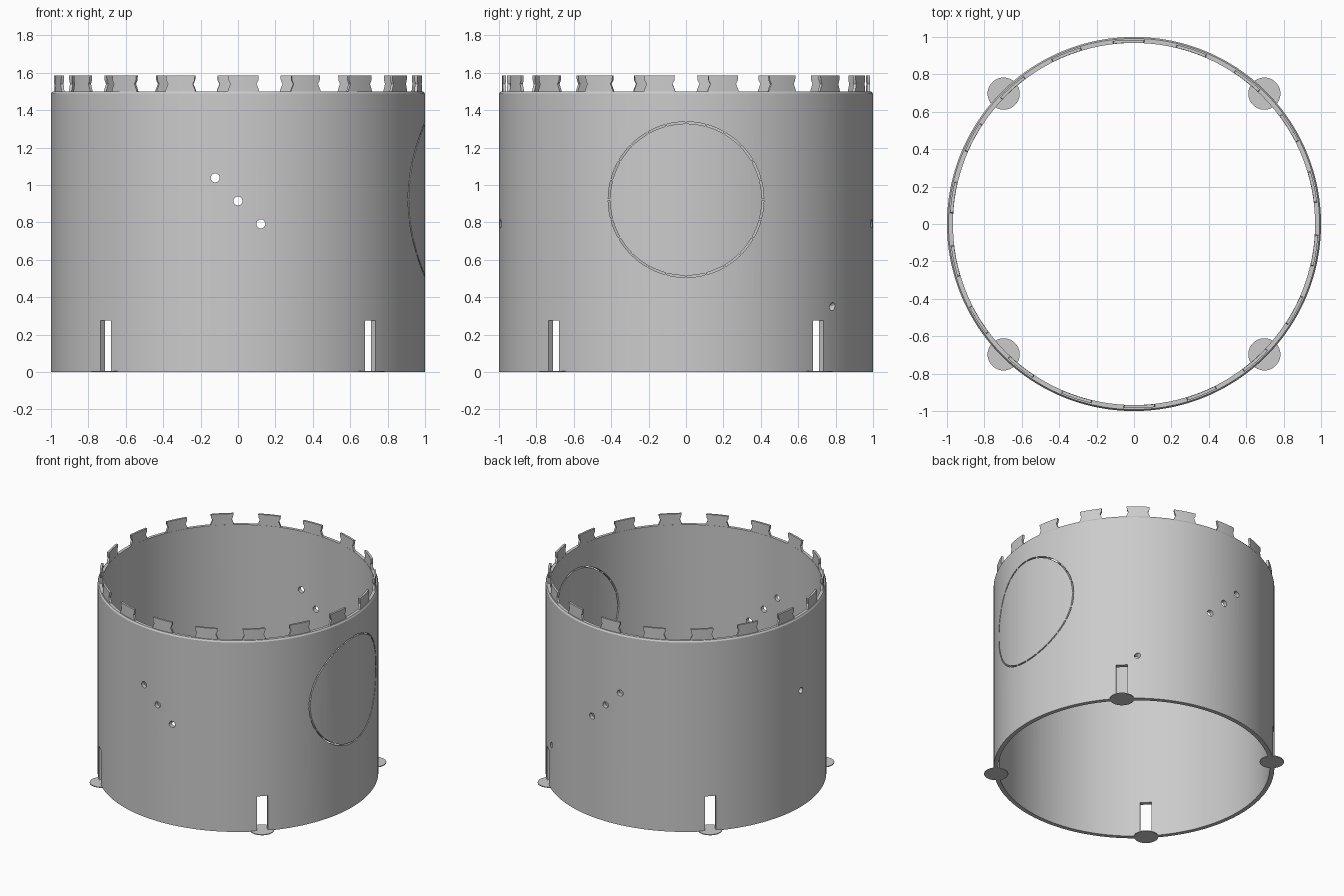
import bpy, bmesh
from math import sin, cos, pi, radians
from mathutils import Matrix, Vector

cube = bpy.data.objects.get("Cube")
if cube:
    bpy.data.objects.remove(cube, do_unlink=True)

OUTER, INNER, HEIGHT = 1.0, 0.968, 1.5

grey = bpy.data.materials.new("plain_grey")
grey.use_nodes = True
grey.diffuse_color = (0.6, 0.6, 0.6, 1)
grey.node_tree.nodes["Principled BSDF"].inputs["Base Color"].default_value = (0.6, 0.6, 0.6, 1)


def make_object(name, bm):
    bmesh.ops.recalc_face_normals(bm, faces=bm.faces)
    mesh = bpy.data.meshes.new(name)
    bm.to_mesh(mesh)
    bm.free()
    mesh.materials.append(grey)
    obj = bpy.data.objects.new(name, mesh)
    bpy.context.collection.objects.link(obj)
    return obj


def smooth(obj):
    bpy.ops.object.select_all(action="DESELECT")
    obj.select_set(True)
    bpy.context.view_layer.objects.active = obj
    bpy.ops.object.shade_smooth_by_angle(angle=radians(25))


def add_rod(bm, centre, axis, radius, length, sides=24):
    turn = Vector(axis).to_track_quat("Z", "Y").to_matrix().to_4x4()
    bmesh.ops.create_cone(bm, cap_ends=True, segments=sides, radius1=radius, radius2=radius,
                          depth=length, matrix=Matrix.Translation(centre) @ turn)


def add_loft(bm, sections):
    """Skin a row of four-cornered sections and cap both ends."""
    rows = [[bm.verts.new(p) for p in s] for s in sections]
    for a, b in zip(rows, rows[1:]):
        for i in range(4):
            j = (i + 1) % 4
            bm.faces.new((a[i], a[j], b[j], b[i]))
    bm.faces.new(rows[0])
    bm.faces.new(rows[-1])


# Tube wall, with a chamfered upper rim
profile = [(INNER, 0), (OUTER, 0), (OUTER, HEIGHT - 0.012), (OUTER - 0.008, HEIGHT), (INNER, HEIGHT)]
bm = bmesh.new()
steps = 180
rings = [[bm.verts.new((r * cos(2 * pi * k / steps), r * sin(2 * pi * k / steps), z))
          for r, z in profile] for k in range(steps)]
for k in range(steps):
    a, b = rings[k], rings[(k + 1) % steps]
    for i in range(len(profile)):
        j = (i + 1) % len(profile)
        bm.faces.new((a[i], a[j], b[j], b[i]))
wall = make_object("tube_wall", bm)

# Openings: diagonal row of holes through front and back, one side hole, one slanted hole
bm = bmesh.new()
for i in (-1, 0, 1):
    add_rod(bm, (i * 0.122, 0, 0.915 - i * 0.123), (0, 1, 0), 0.024, 3)
add_rod(bm, (-1, 0, 0.915), (1, 0, 0), 0.022, 0.3)
add_rod(bm, (0.62, 0.77, 0.345), (0.2, 0.9, 0.35), 0.02, 0.24)

# Foot slots
for k in range(4):
    turn = Matrix.Rotation(radians(45 + 90 * k), 4, "Z")
    bmesh.ops.create_cube(bm, size=1, matrix=turn @ Matrix.Translation((1, 0, 0.0875))
                          @ Matrix.Diagonal((0.3, 0.08, 0.375, 1)))

# Perforated round panel outline, left hanging on narrow bridges
arcs = 24
for k in range(arcs):
    sections = []
    for i in range(5):
        a = 2 * pi / arcs * (k + 0.05 + 0.9 * i / 4)
        sections.append([(x, r * cos(a), 0.922 + r * sin(a))
                         for x, r in ((0.8, 0.406), (1.1, 0.406), (1.1, 0.416), (0.8, 0.416))])
    add_loft(bm, sections)
cutter = make_object("opening_cutter", bm)
cutter.hide_render = True

mod = wall.modifiers.new("openings", "BOOLEAN")
mod.operation = "DIFFERENCE"
mod.solver = "EXACT"
mod.object = cutter
bpy.context.view_layer.objects.active = wall
bpy.ops.object.modifier_apply(modifier=mod.name)
bpy.data.objects.remove(cutter, do_unlink=True)
smooth(wall)

# Waisted locking tabs around the rim
levels = [(1.49, 0.088), (1.51, 0.084), (1.54, 0.071), (1.56, 0.081), (1.585, 0.083)]
bm = bmesh.new()
columns = 6
for k in range(18):
    middle = radians(-88.3 + 20 * k)
    inner, outer = ([[bm.verts.new((r * cos(a), r * sin(a), z))
                      for a in (middle + half * (2 * c / columns - 1) for c in range(columns + 1))]
                     for z, half in levels] for r in (INNER + 0.001, 0.985))
    for face in (inner, outer):
        for low, high in zip(face, face[1:]):
            for c in range(columns):
                bm.faces.new((low[c], low[c + 1], high[c + 1], high[c]))
    for row in (0, -1):
        for c in range(columns):
            bm.faces.new((inner[row][c], inner[row][c + 1], outer[row][c + 1], outer[row][c]))
    for c in (0, -1):
        for j in range(len(levels) - 1):
            bm.faces.new((inner[j][c], inner[j + 1][c], outer[j + 1][c], outer[j][c]))
smooth(make_object("rim_tabs", bm))

# Thin round pads under the foot slots
for side_x, x in (("left", 0.697), ("right", -0.697)):
    for side_y, y in (("front", -0.697), ("back", 0.697)):
        bm = bmesh.new()
        add_rod(bm, (x, y, 0.003), (0, 0, 1), 0.086, 0.006, 48)
        smooth(make_object(f"{side_y}_{side_x}_foot_pad", bm))
